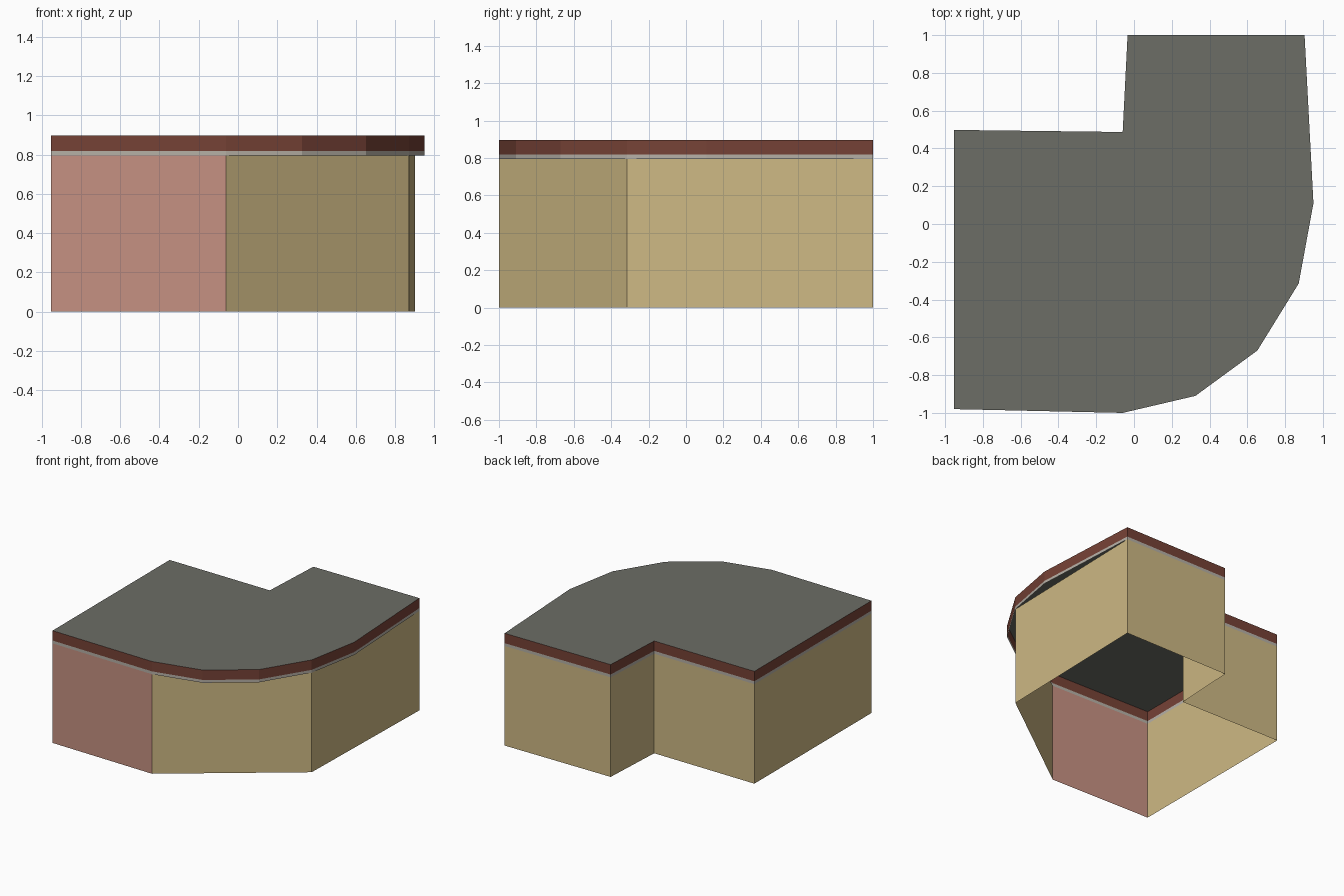
import bpy
import bmesh

cube = bpy.data.objects.get("Cube")
if cube:
    bpy.data.objects.remove(cube, do_unlink=True)


def material(name, rgb):
    """Flat material from an 8-bit sRGB colour."""
    lin = [((c / 255 + 0.055) / 1.055) ** 2.4 for c in rgb]
    mat = bpy.data.materials.new(name)
    mat.use_nodes = True
    mat.diffuse_color = (*lin, 1)
    mat.node_tree.nodes["Principled BSDF"].inputs["Base Color"].default_value = (*lin, 1)
    return mat


tan = material("tan_wall", (206, 185, 132))
pink = material("pink_wall", (198, 145, 130))
trim = material("pale_trim", (182, 176, 166))
red = material("red_brown_band", (118, 66, 54))
grey = material("grey_roof", (108, 109, 102))


def add_object(name, bm, mats):
    mesh = bpy.data.meshes.new(name)
    bm.to_mesh(mesh)
    bm.free()
    for mat in mats:
        mesh.materials.append(mat)
    obj = bpy.data.objects.new(name, mesh)
    bpy.context.collection.objects.link(obj)
    return obj


def ring(name, outline, low, high, mats):
    """Open shell of upright faces along a counter-clockwise outline."""
    bm = bmesh.new()
    bottom = [bm.verts.new((x, y, low)) for x, y in outline]
    top = [bm.verts.new((x, y, high)) for x, y in outline]
    for i in range(len(outline)):
        j = (i + 1) % len(outline)
        bm.faces.new((bottom[i], bottom[j], top[j], top[i]))
    return add_object(name, bm, mats)


# Shared plan corners, counter-clockwise from the front left corner
front_edge = [(-0.953, -0.98), (-0.06, -1.0)]
curve = [(0.325, -0.91), (0.653, -0.67)]
corner = [(0.872, -0.315)]
bulge = [(0.95, 0.11)]
back_edge = [(0.903, 1.0), (-0.034, 1.0), (-0.06, 0.487), (-0.953, 0.498)]

wall_plan = front_edge + corner + back_edge
roof_plan = front_edge + curve + corner + bulge + back_edge
wall_top, trim_top, roof_top = 0.795, 0.818, 0.897

# Walls, with the straight front one in pink
walls = ring("walls", wall_plan, 0, wall_top, [tan, pink])
for face in walls.data.polygons:
    face.material_index = int(face.normal.y < -0.95)

# Overhanging eaves: pale trim below a red-brown band
ring("eaves_trim", roof_plan, wall_top, trim_top, [trim])
ring("roof_band", roof_plan, trim_top, roof_top, [red])

# Flat roof
bm = bmesh.new()
bm.faces.new([bm.verts.new((x, y, roof_top)) for x, y in roof_plan])
add_object("roof", bm, [grey])
